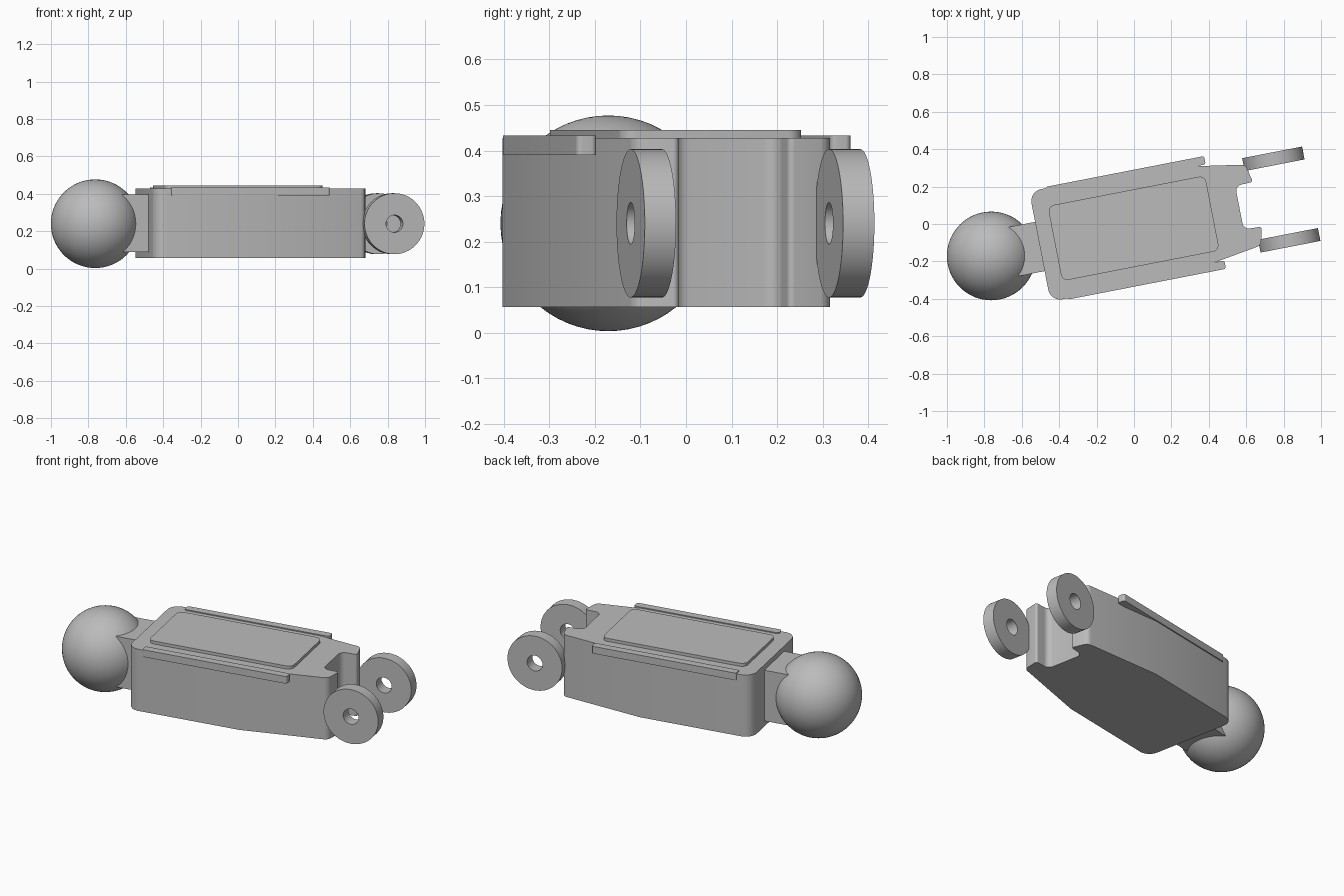
import bpy, bmesh, math
from mathutils import Matrix, Vector

cube = bpy.data.objects.get("Cube")
if cube:
    bpy.data.objects.remove(cube)

grey = bpy.data.materials.new("plain grey")
grey.use_nodes = True
grey.diffuse_color = (0.5, 0.5, 0.5, 1)
grey.node_tree.nodes["Principled BSDF"].inputs["Base Color"].default_value = (0.5, 0.5, 0.5, 1)

# The arm is modelled along x, then turned about z and shifted onto its axis
PLACE = Matrix.Rotation(math.radians(11), 4, "Z") @ Matrix.Translation((0, -0.022, 0))
MID_Z = 0.24


def finish(name, bm):
    bmesh.ops.recalc_face_normals(bm, faces=bm.faces)
    bm.transform(PLACE)
    mesh = bpy.data.meshes.new(name)
    bm.to_mesh(mesh)
    bm.free()
    mesh.materials.append(grey)
    obj = bpy.data.objects.new(name, mesh)
    bpy.context.collection.objects.link(obj)
    bpy.ops.object.select_all(action="DESELECT")
    obj.select_set(True)
    bpy.context.view_layer.objects.active = obj
    bpy.ops.object.shade_smooth_by_angle(angle=math.radians(30))
    return obj


def rounded(corners, steps=8):
    """Outline from (x, y, radius) corners, each filleted with an arc."""
    points = []
    for i, (x, y, r) in enumerate(corners):
        p = Vector((x, y))
        if r == 0:
            points.append(p)
            continue
        a = (Vector(corners[i - 1][:2]) - p).normalized()
        b = (Vector(corners[(i + 1) % len(corners)][:2]) - p).normalized()
        half = a.angle(b) / 2
        centre = p + (a + b).normalized() * r / math.sin(half)
        start = p + a * r / math.tan(half) - centre
        end = p + b * r / math.tan(half) - centre
        sweep = math.atan2(start.x * end.y - start.y * end.x, start.dot(end))
        for k in range(steps + 1):
            points.append(centre + Matrix.Rotation(sweep * k / steps, 2) @ start)
    return points


def slab(name, corners, z0, z1):
    bm = bmesh.new()
    face = bm.faces.new([bm.verts.new((p.x, p.y, z0)) for p in rounded(corners)])
    top = bmesh.ops.extrude_face_region(bm, geom=[face], use_keep_orig=True)["geom"]
    verts = [g for g in top if isinstance(g, bmesh.types.BMVert)]
    bmesh.ops.translate(bm, verts=verts, vec=(0, 0, z1 - z0))
    return finish(name, bm)


def rectangle(x0, x1, y0, y1, r):
    return [(x0, y0, r), (x1, y0, r), (x1, y1, r), (x0, y1, r)]


def ring(name, x, y, radius, hole, thickness):
    bm = bmesh.new()
    h = thickness / 2
    loop = [bm.verts.new((x + r, y + d, MID_Z))
            for r, d in ((hole, -h), (radius, -h), (radius, h), (hole, h))]
    edges = [bm.edges.new((loop[i - 1], loop[i])) for i in range(4)]
    bmesh.ops.spin(bm, geom=loop + edges, cent=(x, y, MID_Z), axis=(0, 1, 0),
                   angle=math.tau, steps=64, use_merge=True)
    bmesh.ops.remove_doubles(bm, verts=bm.verts, dist=0.0001)
    return finish(name, bm)


# Tapered body with a fork slot at its end
side = [(-0.517, 0.30, 0.065), (0.15, 0.30, 0), (0.645, 0.22, 0.035),
        (0.667, 0.122, 0.012), (0.57, 0.118, 0.035)]
body = [(x, -y, r) for x, y, r in side] + side[::-1]
slab("body", body, 0.056, 0.427)

# Raised panel and side rails
slab("top_panel", rectangle(-0.435, 0.422, -0.204, 0.204, 0.035), 0.42, 0.445)
for name, s in (("left_rail", 1), ("right_rail", -1)):
    y0, y1 = sorted((s * 0.262, s * 0.307))
    slab(name, rectangle(-0.426, 0.437, y0, y1, 0.012), 0.39, 0.433)

# Neck and ball joint
slab("neck", rectangle(-0.66, -0.50, -0.134, 0.134, 0), 0.09, 0.395)
bm = bmesh.new()
bmesh.ops.create_uvsphere(bm, u_segments=64, v_segments=32, radius=0.237,
                          matrix=Matrix.Translation((-0.782, 0, MID_Z)))
finish("ball_joint", bm)

# Pierced hinge discs on the fork
for name, s in (("left_hinge_disc", 1), ("right_hinge_disc", -1)):
    ring(name, 0.798, s * 0.222, 0.163, 0.046, 0.07)
